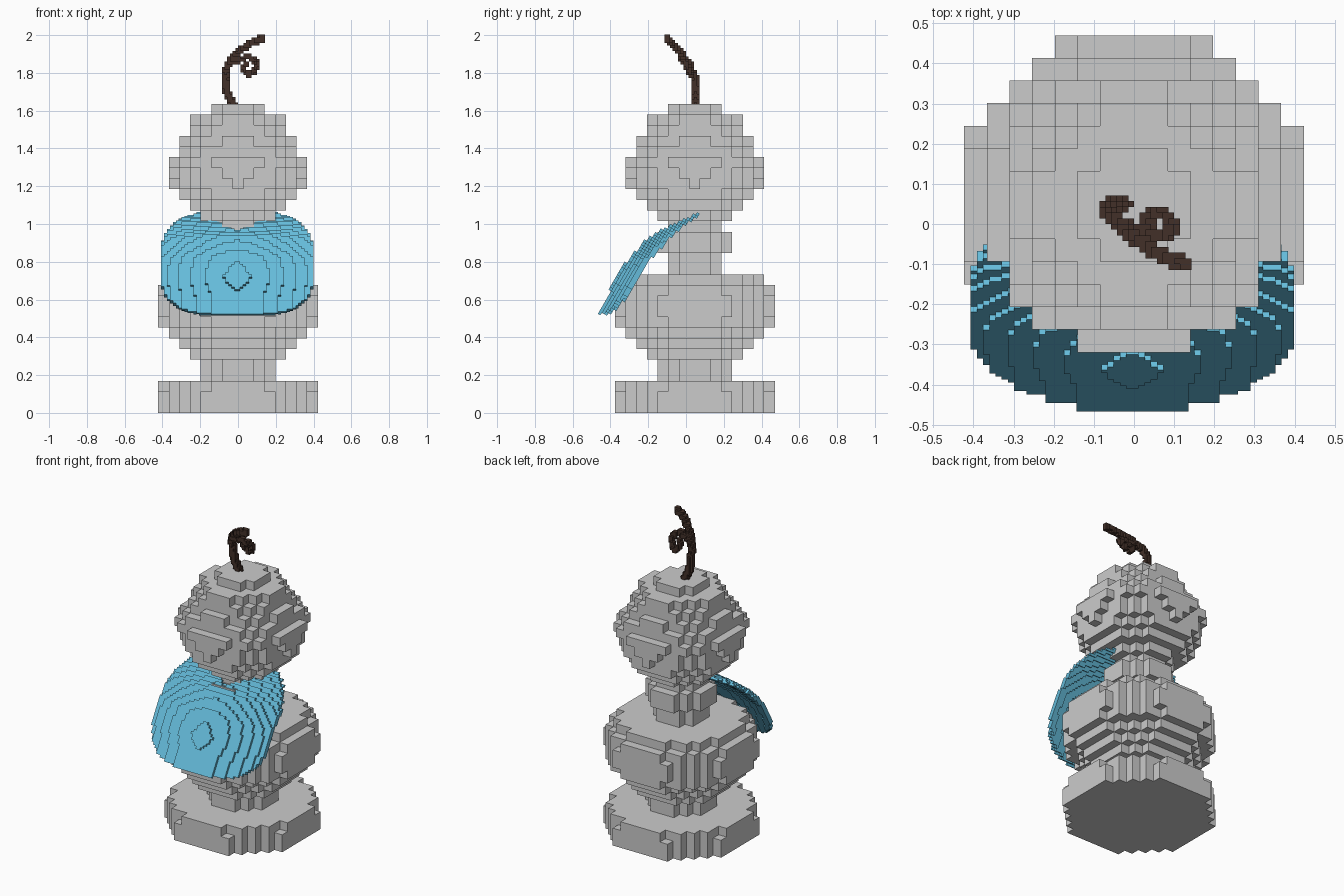
import bpy, bmesh
from math import radians
from mathutils import Matrix, Vector

if "Cube" in bpy.data.objects:
    bpy.data.objects.remove(bpy.data.objects["Cube"])

DIRS = [((1, 0, 0), [(1, 0, 0), (1, 1, 0), (1, 1, 1), (1, 0, 1)]),
        ((-1, 0, 0), [(0, 0, 0), (0, 0, 1), (0, 1, 1), (0, 1, 0)]),
        ((0, 1, 0), [(0, 1, 0), (0, 1, 1), (1, 1, 1), (1, 1, 0)]),
        ((0, -1, 0), [(0, 0, 0), (1, 0, 0), (1, 0, 1), (0, 0, 1)]),
        ((0, 0, 1), [(0, 0, 1), (1, 0, 1), (1, 1, 1), (0, 1, 1)]),
        ((0, 0, -1), [(0, 0, 0), (0, 1, 0), (1, 1, 0), (1, 0, 0)])]


def material(name, rgb):
    m = bpy.data.materials.new(name)
    m.diffuse_color = (*rgb, 1)
    m.use_nodes = True
    m.node_tree.nodes["Principled BSDF"].inputs["Base Color"].default_value = m.diffuse_color
    return m


def voxels(name, cells, matrix, mat=None):
    """Outer skin of a set of unit cells, placed by matrix."""
    bm = bmesh.new()
    cache = {}

    def vert(p):
        if p not in cache:
            cache[p] = bm.verts.new(matrix @ Vector(p))
        return cache[p]

    for c in cells:
        for d, quad in DIRS:
            if (c[0] + d[0], c[1] + d[1], c[2] + d[2]) not in cells:
                bm.faces.new([vert((c[0] + q[0], c[1] + q[1], c[2] + q[2])) for q in quad])
    me = bpy.data.meshes.new(name)
    bm.to_mesh(me)
    bm.free()
    ob = bpy.data.objects.new(name, me)
    bpy.context.collection.objects.link(ob)
    if mat:
        me.materials.append(mat)
    return ob


def interp(table, t):
    if t <= table[0][0]:
        return table[0][1]
    for (a, u), (b, v) in zip(table, table[1:]):
        if t <= b:
            return u + (v - u) * (t - a) / (b - a)
    return table[-1][1]


# Stone body: squared radius of each disc layer, from the ground up
def discs(radii, first):
    return {(i, j, first + k) for k, r in enumerate(radii)
            for i in range(-8, 9) for j in range(-8, 9) if i * i + j * j <= r}


S = 0.0564
body_at = Matrix.Translation((-S / 2, 0.047 - S / 2, 0)) @ Matrix.Scale(S, 4)
statue = discs([58, 58, 53, 10, 10, 20, 29, 40, 53, 58, 58, 53, 41,
                5, 5, 10, 10, 5, 10, 20, 29, 36, 39, 41, 34, 26, 20, 17, 5], 0)
voxels("stone_body", statue, body_at)

# Cloth bib: thin curved sheet on a tilted fine grid
WIDTH = [(0.52, 0.19), (0.55, 0.30), (0.60, 0.37), (0.68, 0.405), (0.85, 0.41),
         (0.93, 0.39), (1.0, 0.34), (1.03, 0.29), (1.06, 0.19)]
DEPTH = [(0.52, -0.462), (0.61, -0.41), (0.72, -0.355), (0.82, -0.29),
         (0.93, -0.185), (0.99, -0.08), (1.055, 0.055)]
B = 0.0155
bib_at = (Matrix.Translation((-0.004, -0.2, 0.8)) @ Matrix.Rotation(radians(-30), 4, 'X')
          @ Matrix.Scale(B, 4))
bib = set()
for i in range(-28, 28):
    for j in range(-20, 21):
        for k in range(-28, 29):
            p = bib_at @ Vector((i + 0.5, j + 0.5, k + 0.5))
            x = abs(p.x + 0.004)
            if not 0.52 < p.z < 1.06 or x > interp(WIDTH, p.z):
                continue
            if x < 1.9 * (p.z - 0.955):
                continue
            sag = 0.085 * (x / 0.4) ** 1.6 * min(1, (1.09 - p.z) / 0.15)
            y = interp(DEPTH, p.z) + sag
            if abs(p.y - y - 0.006) < 0.019:
                bib.add((i, j, k))
voxels("cloth_bib", bib, bib_at, material("blue_cloth", (0.13, 0.50, 0.70)))

# Twig with a curled tendril: cells close to two paths
TWIG = [(-0.025, 0.05, 1.63), (-0.06, 0.05, 1.70), (-0.07, 0.045, 1.78), (-0.055, 0.02, 1.84),
        (-0.01, -0.025, 1.90), (0.04, -0.06, 1.94), (0.08, -0.085, 1.963), (0.13, -0.10, 1.983)]
TENDRIL = [(-0.04, 0.0, 1.86), (0.0, -0.01, 1.865), (0.05, -0.03, 1.885), (0.09, -0.02, 1.87),
           (0.10, 0.0, 1.84), (0.08, 0.02, 1.80), (0.055, 0.028, 1.79), (0.03, 0.02, 1.82),
           (0.04, -0.005, 1.85)]
T = 0.0143
twig = set()
for path, r in ((TWIG, 0.021), (TENDRIL, 0.017)):
    for a, b in zip(path, path[1:]):
        for n in range(9):
            p = Vector(a).lerp(Vector(b), n / 8)
            c = [int(v // T) for v in p]
            for i in range(-2, 3):
                for j in range(-2, 3):
                    for k in range(-2, 3):
                        q = (c[0] + i, c[1] + j, c[2] + k)
                        mid = (Vector(q) + Vector((0.5, 0.5, 0.5))) * T
                        if (mid - p).length < r and mid.z < 2:
                            twig.add(q)
voxels("twig", twig, Matrix.Scale(T, 4), material("brown_bark", (0.055, 0.03, 0.022)))
